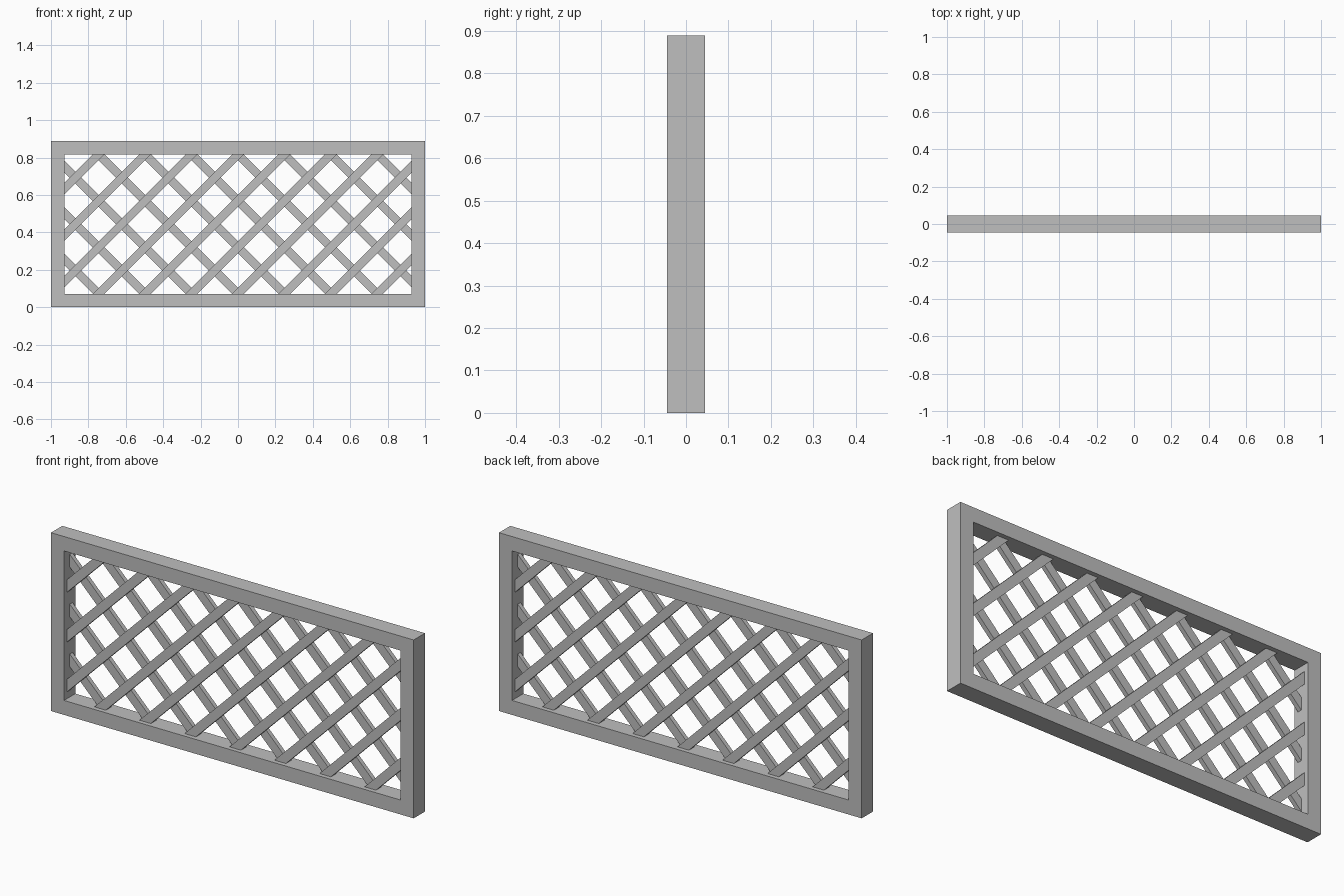
import bpy, bmesh, math
from mathutils import Matrix, Vector

if "Cube" in bpy.data.objects:
    bpy.data.objects.remove(bpy.data.objects["Cube"])

W, H, D = 1.0, 0.889, 0.0445      # half width, height, half depth
B = 0.072                         # frame bar width
IX, Z0, Z1 = W - B, B, H - B      # lattice opening
MID = H / 2
STEP = (Z1 - Z0) / 3              # slat spacing along x
SLAT_W, SLAT_T = 0.0445, 0.022

grey = bpy.data.materials.new("light grey")
grey.diffuse_color = (0.52, 0.52, 0.52, 1)
grey.use_nodes = True
grey.node_tree.nodes["Principled BSDF"].inputs["Base Color"].default_value = grey.diffuse_color


def finish(name, bm):
    bmesh.ops.recalc_face_normals(bm, faces=bm.faces[:])
    me = bpy.data.meshes.new(name)
    bm.to_mesh(me)
    bm.free()
    me.materials.append(grey)
    ob = bpy.data.objects.new(name, me)
    bpy.context.collection.objects.link(ob)
    return ob


def make_frame():
    # rectangular ring: four corners, each with a four-point section
    bm = bmesh.new()
    rings = []
    for sx, sz in ((-1, -1), (1, -1), (1, 1), (-1, 1)):
        section = ((0, -D), (0, D), (B, D), (B, -D))
        rings.append([bm.verts.new((sx * (W - i), y, MID + sz * (MID - i)))
                      for i, y in section])
    for a in range(4):
        p, q = rings[a], rings[(a + 1) % 4]
        for j in range(4):
            k = (j + 1) % 4
            bm.faces.new((p[j], p[k], q[k], q[j]))
    finish("frame", bm)


def make_slats(name, lean, y):
    # diagonal bars trimmed flush to the frame opening
    bm = bmesh.new()
    for k in range(-5, 5):
        m = (Matrix.Translation(((k + 0.5) * STEP, y, MID))
             @ Matrix.Rotation(lean * math.pi / 4, 4, 'Y')
             @ Matrix.Diagonal((SLAT_W, SLAT_T, 2.0, 1)))
        bmesh.ops.create_cube(bm, size=1, matrix=m)
    for co, no in (((-IX, 0, 0), (-1, 0, 0)), ((IX, 0, 0), (1, 0, 0)),
                   ((0, 0, Z0), (0, 0, -1)), ((0, 0, Z1), (0, 0, 1))):
        bmesh.ops.bisect_plane(bm, geom=bm.verts[:] + bm.edges[:] + bm.faces[:],
                               plane_co=Vector(co), plane_no=Vector(no),
                               clear_outer=True)
        bmesh.ops.holes_fill(bm, edges=[e for e in bm.edges if e.is_boundary],
                             sides=0)
    finish(name, bm)


make_frame()
make_slats("front_slats", 1, -SLAT_T / 2)
make_slats("back_slats", -1, SLAT_T / 2)
